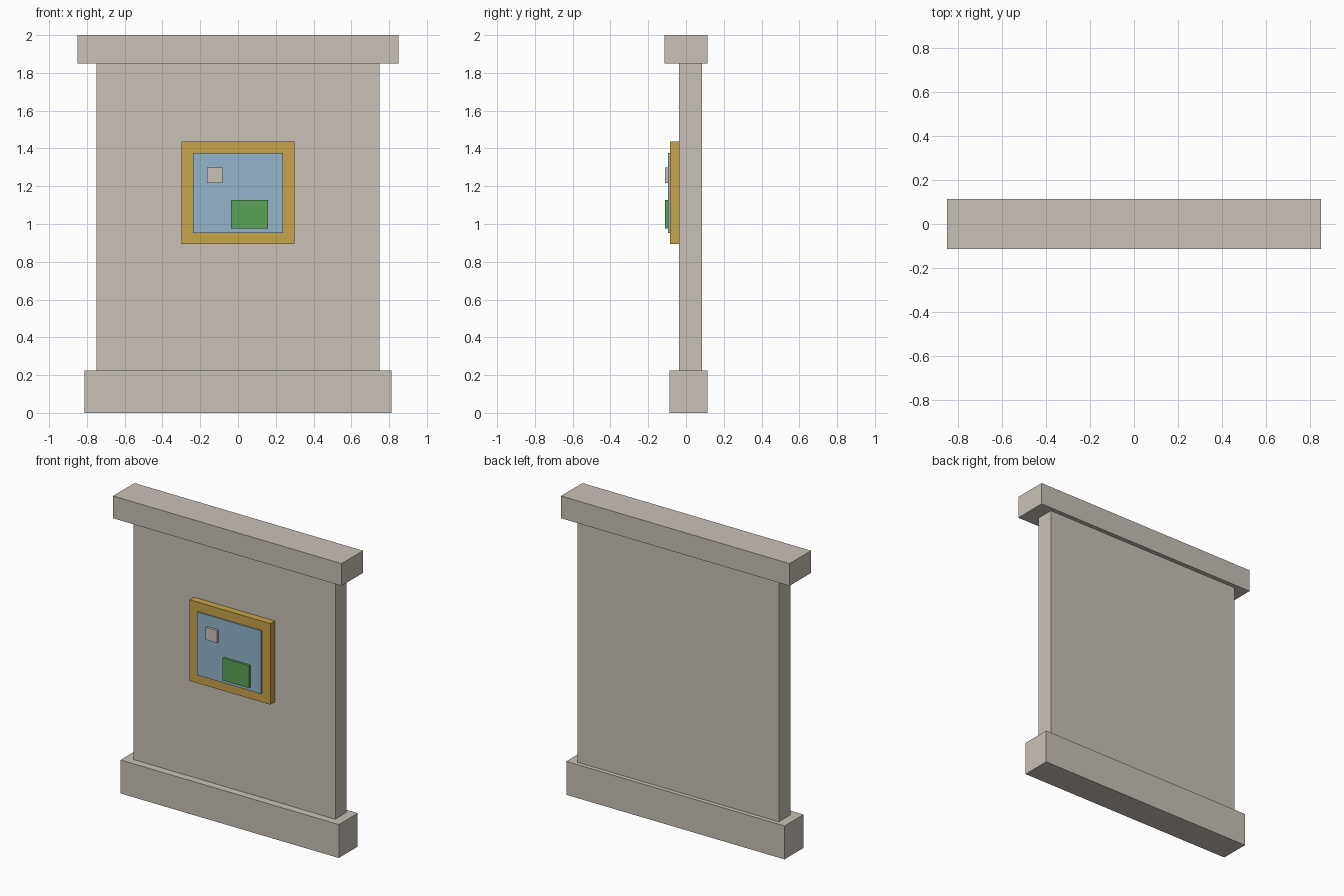
import bpy
import bmesh
from mathutils import Vector

if "Cube" in bpy.data.objects:
    bpy.data.objects.remove(bpy.data.objects["Cube"])


def material(name, rgb):
    # sRGB 0-255 to linear
    lin = [(c / 255 / 12.92) if c < 11 else ((c / 255 + 0.055) / 1.055) ** 2.4 for c in rgb]
    mat = bpy.data.materials.new(name)
    mat.diffuse_color = (*lin, 1.0)
    mat.use_nodes = True
    mat.node_tree.nodes["Principled BSDF"].inputs["Base Color"].default_value = mat.diffuse_color
    return mat


def box(name, x, y, z, mat):
    """Axis-aligned box from (min, max) ranges."""
    bm = bmesh.new()
    bmesh.ops.create_cube(bm, size=1.0)
    lo, hi = Vector((x[0], y[0], z[0])), Vector((x[1], y[1], z[1]))
    for v in bm.verts:
        v.co = (lo + hi) / 2 + v.co * (hi - lo)
    mesh = bpy.data.meshes.new(name)
    bm.to_mesh(mesh)
    bm.free()
    mesh.materials.append(mat)
    obj = bpy.data.objects.new(name, mesh)
    bpy.context.collection.objects.link(obj)
    return obj


stone = material("stone", (201, 193, 184))
gold = material("gold", (200, 163, 72))
blue = material("sky_blue", (146, 181, 203))
green = material("green", (90, 163, 86))

# Wall with plinth and coping
box("plinth", (-0.812, 0.812), (-0.0885, 0.1125), (0, 0.225), stone)
box("wall", (-0.75, 0.75), (-0.0375, 0.084), (0.225, 1.85), stone)
box("coping", (-0.85, 0.85), (-0.1135, 0.1135), (1.85, 2.0), stone)

# Framed picture on the front
box("picture_frame", (-0.30, 0.30), (-0.085, -0.0375), (0.893, 1.438), gold)
box("picture_panel", (-0.2375, 0.2375), (-0.095, -0.085), (0.952, 1.376), blue)
box("picture_hill", (-0.037, 0.16), (-0.111, -0.095), (0.977, 1.127), green)
box("picture_cloud", (-0.163, -0.079), (-0.111, -0.095), (1.216, 1.30), stone)
